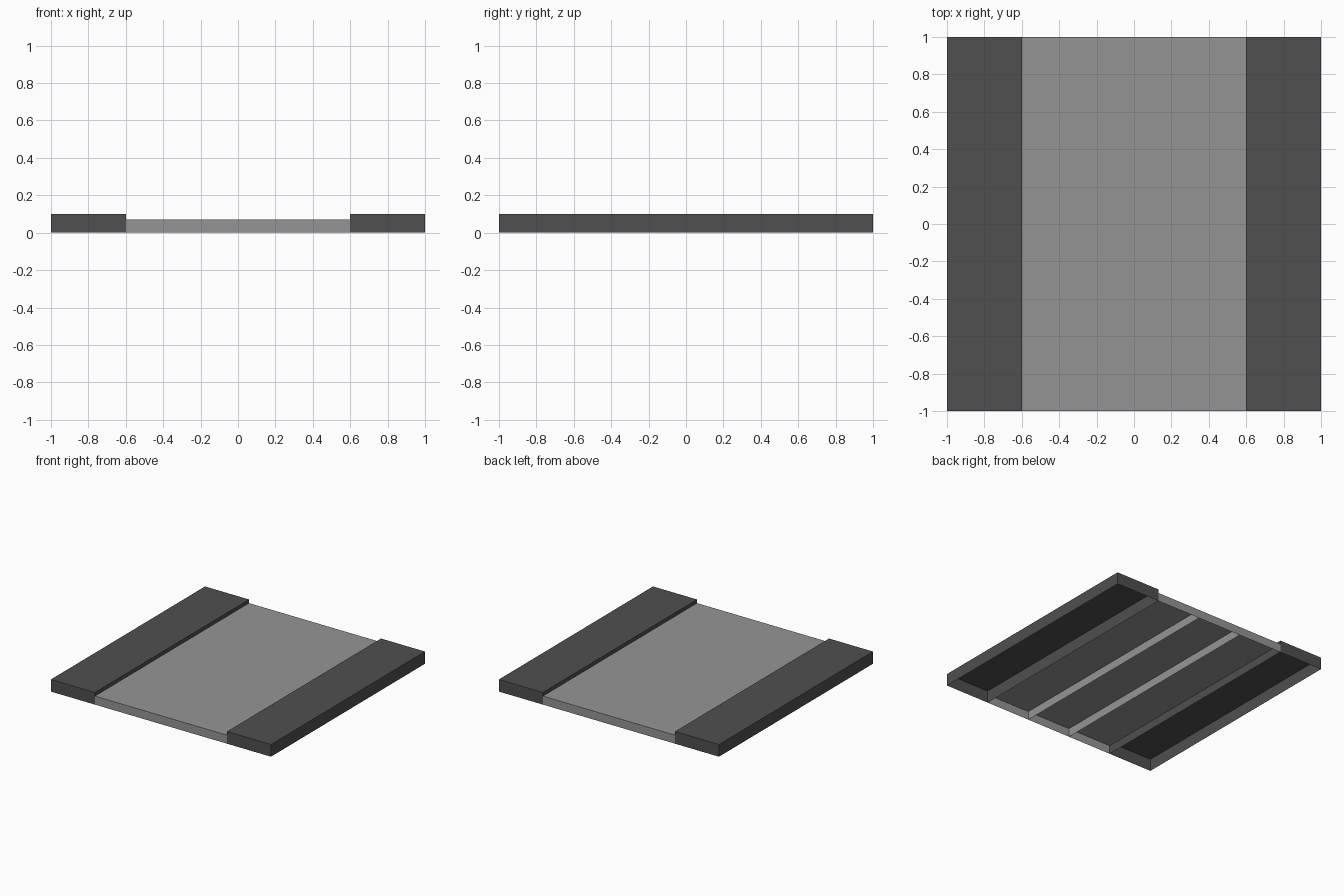
import bpy, bmesh

if "Cube" in bpy.data.objects:
    bpy.data.objects.remove(bpy.data.objects["Cube"])


def material(name, value):
    m = bpy.data.materials.new(name)
    m.diffuse_color = (value, value, value, 1)
    m.use_nodes = True
    m.node_tree.nodes["Principled BSDF"].inputs["Base Color"].default_value = m.diffuse_color
    return m


dark = material("dark grey paving", 0.080)
light = material("light grey asphalt", 0.30)

W, L = 0.4, 2.0   # each strip of the tile: width and length


def strip(name, x, height, mat, skip_left=False, skip_right=False):
    """Open-bottomed shell; shared side walls can be left out."""
    bm = bmesh.new()
    bmesh.ops.create_cube(bm, size=1)
    for v in bm.verts:
        v.co = (x + v.co.x * W, v.co.y * L, (v.co.z + 0.5) * height)
    bm.normal_update()
    drop = [f for f in bm.faces
            if f.normal.z < -0.5
            or (skip_left and f.normal.x < -0.5)
            or (skip_right and f.normal.x > 0.5)]
    bmesh.ops.delete(bm, geom=drop, context='FACES')
    me = bpy.data.meshes.new(name)
    bm.to_mesh(me)
    bm.free()
    me.materials.append(mat)
    ob = bpy.data.objects.new(name, me)
    bpy.context.collection.objects.link(ob)


# Raised pavements along both sides
strip("left_pavement", -0.8, 0.10, dark)
strip("right_pavement", 0.8, 0.10, dark)

# Road lanes between them; pavement walls close the outer lanes
strip("left_lane", -0.4, 0.07, light, skip_left=True)
strip("middle_lane", 0.0, 0.07, light, skip_left=True, skip_right=True)
strip("right_lane", 0.4, 0.07, light, skip_right=True)
